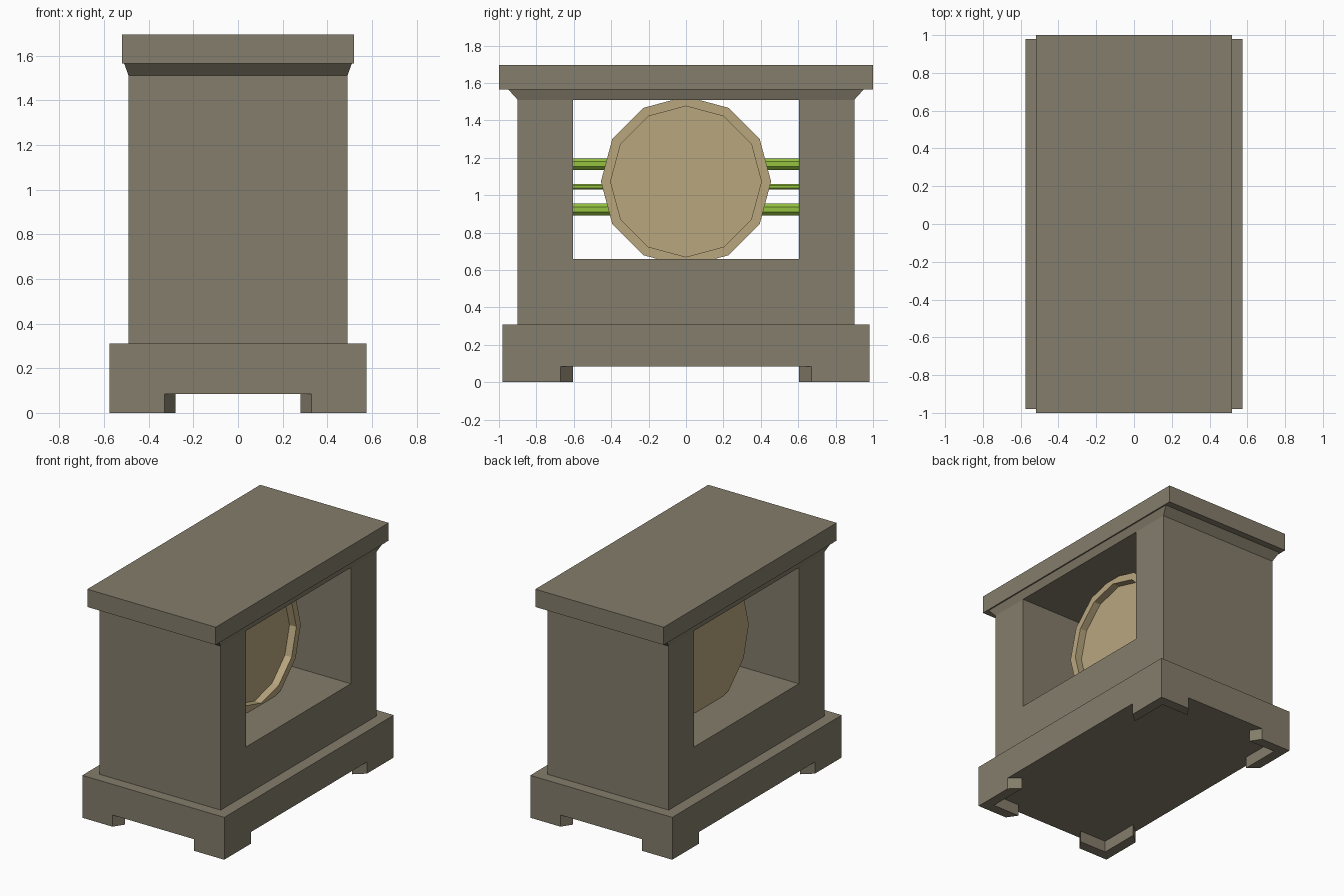
import bpy, bmesh, math

if "Cube" in bpy.data.objects:
    bpy.data.objects.remove(bpy.data.objects["Cube"])


def material(name, rgb):
    m = bpy.data.materials.new(name)
    m.diffuse_color = (*rgb, 1)
    m.use_nodes = True
    m.node_tree.nodes["Principled BSDF"].inputs["Base Color"].default_value = m.diffuse_color
    return m


STONE = material("stone", (0.23, 0.205, 0.145))
TAN = material("tan", (0.48, 0.38, 0.21))
GREEN = material("green", (0.30, 0.54, 0.05))


def finish(name, bm, mat):
    bmesh.ops.recalc_face_normals(bm, faces=bm.faces)
    me = bpy.data.meshes.new(name)
    bm.to_mesh(me)
    bm.free()
    me.materials.append(mat)
    ob = bpy.data.objects.new(name, me)
    bpy.context.collection.objects.link(ob)
    return ob


def loft(name, rings, mat):
    """Skin a list of closed point rings and cap both ends."""
    bm = bmesh.new()
    loops = [[bm.verts.new(p) for p in ring] for ring in rings]
    n = len(loops[0])
    for a, b in zip(loops, loops[1:]):
        for i in range(n):
            j = (i + 1) % n
            bm.faces.new((a[i], a[j], b[j], b[i]))
    bm.faces.new(loops[0])
    bm.faces.new(loops[-1])
    return finish(name, bm, mat)


def rect(x, y, z):
    return [(-x, -y, z), (x, -y, z), (x, y, z), (-x, y, z)]


def circle(r, n, phase=0.0):
    return [(r * math.cos(phase + 2 * math.pi * i / n),
             r * math.sin(phase + 2 * math.pi * i / n)) for i in range(n)]


# Plinth and top slab
loft("plinth", [rect(0.575, 0.98, 0.085), rect(0.575, 0.98, 0.31)], STONE)
loft("cornice_moulding", [rect(0.49, 0.90, 1.51), rect(0.51, 0.95, 1.565)], STONE)
loft("top_slab", [rect(0.52, 1.0, 1.565), rect(0.52, 1.0, 1.695)], STONE)

# U-shaped body with a through opening
U = [(-0.90, 0.31), (0.90, 0.31), (0.90, 1.51), (0.605, 1.51),
     (0.605, 0.66), (-0.605, 0.66), (-0.605, 1.51), (-0.90, 1.51)]
loft("body", [[(x, y, z) for y, z in U] for x in (-0.49, 0.49)], STONE)

# L-shaped bracket feet with splayed ends, one per corner
FOOT = [(0.575, 0.98), (0.33, 0.98), (0.28, 0.905),
        (0.50, 0.905), (0.50, 0.605), (0.575, 0.67)]
for sx, side in ((-1, "left"), (1, "right")):
    for sy, end in ((-1, "front"), (1, "back")):
        loft(f"foot_{end}_{side}",
             [[(sx * x, sy * y, z) for x, y in FOOT] for z in (0, 0.085)], STONE)

# Twelve-sided drum with a recessed face on the right side
ZC = 1.073
SECTIONS = [(-0.19, 0.455), (0.19, 0.455), (0.19, 0.403), (0.135, 0.403)]
loft("drum", [[(x, y, ZC + z) for y, z in circle(r, 12)] for x, r in SECTIONS], TAN)

# Horizontal rods spanning the opening
for name, z, r in (("upper_rod", 1.166, 0.034), ("middle_rod", 1.045, 0.016),
                   ("lower_rod", 0.924, 0.034)):
    loft(name, [[(x, y, z + h) for x, h in circle(r, 8, math.pi / 8)]
                for y in (-0.605, 0.605)], GREEN)
